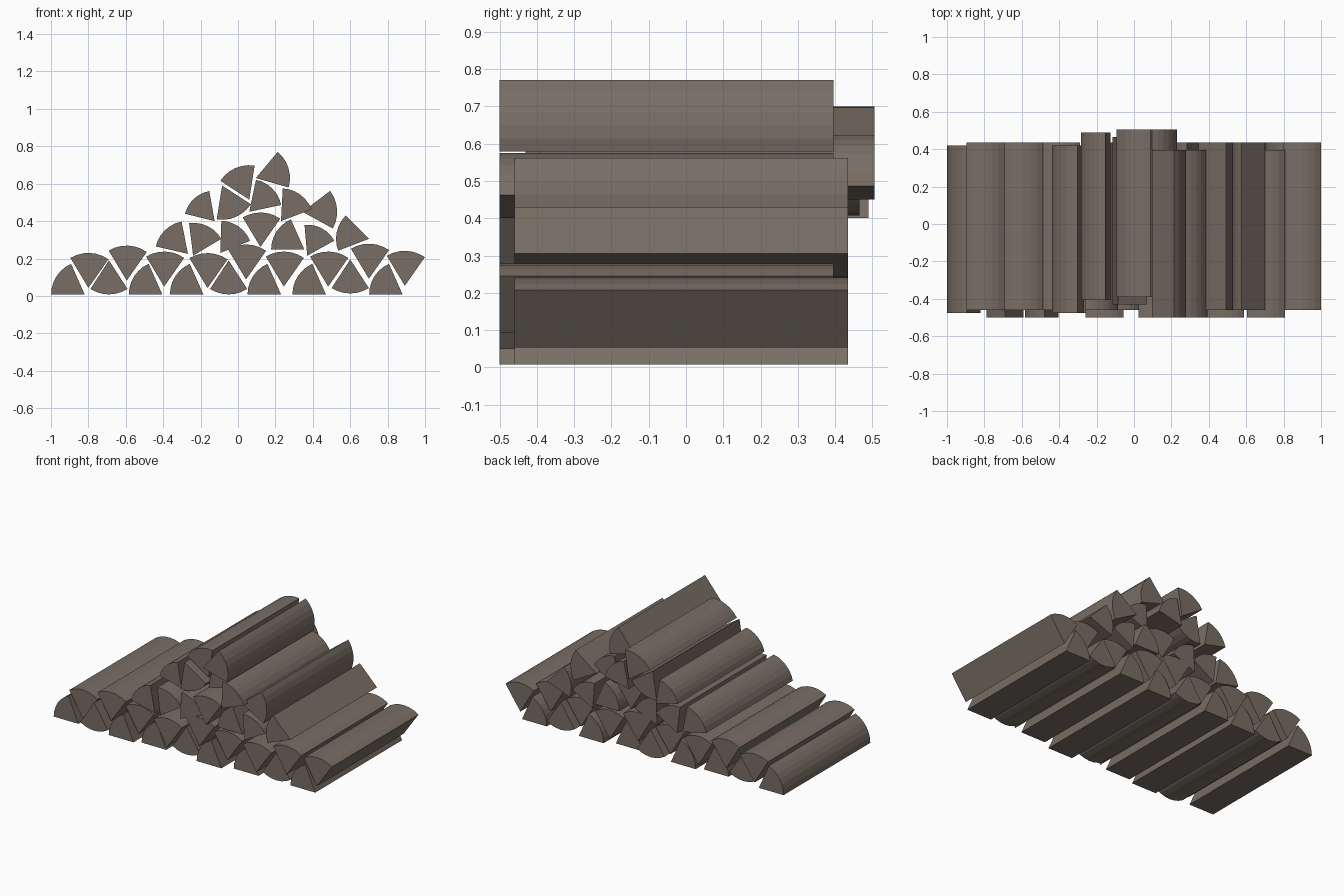
import bpy, math

if "Cube" in bpy.data.objects:
    bpy.data.objects.remove(bpy.data.objects["Cube"])

wood = bpy.data.materials.new("grey brown wood")
wood.diffuse_color = (0.19, 0.155, 0.128, 1)
wood.use_nodes = True
wood.node_tree.nodes["Principled BSDF"].inputs["Base Color"].default_value = wood.diffuse_color

SPAN = math.radians(66)   # wedge angle of a split log
SEG = 6                   # bark facets
LENGTH = 0.895


def split_log(name, x, z, mid, front, r=0.182):
    """Wedge-section log: split edge at (x, z), bark facing angle mid, front end at y = front."""
    a0 = math.radians(mid) - SPAN / 2
    prof = [(x, z)] + [(x + r * math.cos(a0 + SPAN * i / SEG),
                        max(0.0, z + r * math.sin(a0 + SPAN * i / SEG))) for i in range(SEG + 1)]
    n = len(prof)
    verts = [(px, y, pz) for y in (front, front + LENGTH) for px, pz in prof]
    faces = [tuple(range(n)), tuple(range(2 * n - 1, n - 1, -1))]
    faces += [(i, i + n, (i + 1) % n + n, (i + 1) % n) for i in range(n)]
    me = bpy.data.meshes.new(name)
    me.from_pydata(verts, [], faces)
    me.materials.append(wood)
    ob = bpy.data.objects.new(name, me)
    bpy.context.collection.objects.link(ob)


A, B, C, D, E = -0.46, -0.50, -0.475, -0.405, -0.39   # front end offsets

# ground row, lying on a flat split face
for i, (x, f) in enumerate([(-0.82, C), (-0.405, B), (-0.185, C), (0.23, B), (0.47, A), (0.88, A)]):
    split_log(f"ground_log_flat_{i}", x, 0.008, 147, f, 0.179)

# ground row, bark down
for i, (x, z, f) in enumerate([(-0.69, 0.19, B), (-0.05, 0.19, A), (0.60, 0.195, A)]):
    split_log(f"ground_log_bark_down_{i}", x, z, 270, f)

# ground row, bark up between the others
for i, (x, z, f) in enumerate([(-0.80, 0.043, A), (-0.595, 0.082, A), (-0.395, 0.05, A),
                               (-0.163, 0.042, B), (0.043, 0.088, A), (0.245, 0.05, A),
                               (0.482, 0.05, B), (0.70, 0.092, B), (0.892, 0.054, A)]):
    split_log(f"ground_log_bark_up_{i}", x, z, 88, f, 0.187)

# stacked layers: x, z, bark angle, front, radius
upper = [
    (-0.268, 0.225, 134, C, 0.176), (-0.24, 0.215, 64, A, 0.176), (-0.095, 0.23, 55, A, 0.172),
    (0.12, 0.262, 88, B, 0.184), (0.355, 0.247, 147, A, 0.178), (0.37, 0.215, 62, A, 0.166),
    (0.70, 0.305, 168, A, 0.176),
    (-0.125, 0.40, 133, D, 0.163), (-0.085, 0.59, 294, -0.43, 0.183), (0.06, 0.45, 45, E, 0.175),
    (0.23, 0.40, 54, B, 0.175), (0.345, 0.45, 4, A, 0.185),
    (0.06, 0.515, 114, E, 0.184), (0.095, 0.63, 17, B, 0.183)]
for i, (x, z, mid, f, r) in enumerate(upper):
    split_log(f"stacked_log_{i}", x, z, mid, f, r)
